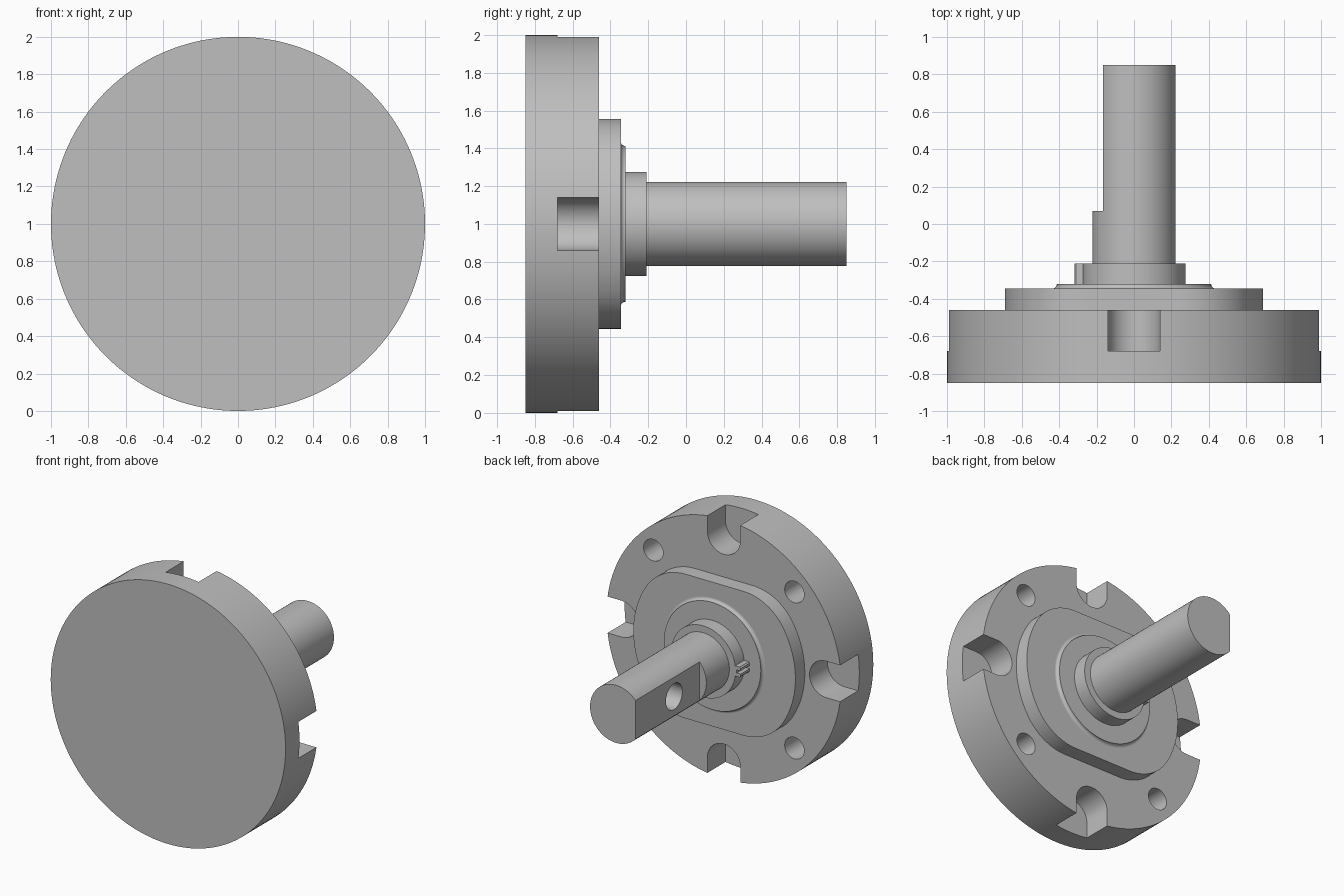
import bpy, bmesh
from math import cos, sin, pi, atan2, hypot
from mathutils import Matrix, Vector

if "Cube" in bpy.data.objects:
    bpy.data.objects.remove(bpy.data.objects["Cube"], do_unlink=True)

steel = bpy.data.materials.new("grey steel")
steel.use_nodes = True
GREY = (0.52, 0.52, 0.52, 1)
steel.diffuse_color = GREY
steel.node_tree.nodes["Principled BSDF"].inputs["Base Color"].default_value = GREY

AXIS_Z = 1.0


def arc(r, a0, a1, n, cx=0, cz=0):
    return [(cx + r * cos(a0 + (a1 - a0) * i / n), cz + r * sin(a0 + (a1 - a0) * i / n))
            for i in range(n + 1)]


def circle(r, n=128, cx=0, cz=0):
    return arc(r, 0, 2 * pi, n, cx, cz)[:-1]


def turned(points, angle):
    return [(x * cos(angle) - z * sin(angle), x * sin(angle) + z * cos(angle)) for x, z in points]


def add_prism(bm, outline, y0, y1):
    """Extrude an outline (x, z about the shaft axis) along y."""
    rings = [[bm.verts.new((x, y, AXIS_Z + z)) for x, z in outline] for y in (y0, y1)]
    a, b = rings
    bm.faces.new(a)
    bm.faces.new(b[::-1])
    for i in range(len(a)):
        j = (i + 1) % len(a)
        bm.faces.new((a[j], a[i], b[i], b[j]))


def finish(name, bm):
    bmesh.ops.recalc_face_normals(bm, faces=bm.faces)
    mesh = bpy.data.meshes.new(name)
    bm.to_mesh(mesh)
    bm.free()
    mesh.materials.append(steel)
    obj = bpy.data.objects.new(name, mesh)
    bpy.context.collection.objects.link(obj)
    return obj


def prism(name, outline, y0, y1):
    bm = bmesh.new()
    add_prism(bm, outline, y0, y1)
    return finish(name, bm)


def activate(obj):
    bpy.ops.object.select_all(action='DESELECT')
    obj.select_set(True)
    bpy.context.view_layer.objects.active = obj


def smooth(obj):
    activate(obj)
    bpy.ops.object.shade_smooth_by_angle(angle=pi / 6)


def cut(obj, cutter):
    cutter.hide_render = True
    activate(obj)
    mod = obj.modifiers.new("cut", 'BOOLEAN')
    mod.operation = 'DIFFERENCE'
    mod.solver = 'EXACT'
    mod.object = cutter
    bpy.ops.object.modifier_apply(modifier=mod.name)
    bpy.data.objects.remove(cutter, do_unlink=True)


# Main disc with four rim slots and four blind bolt holes
disc = prism("main_disc", circle(1, 160), -0.85, -0.46)
bm = bmesh.new()
slot = [(1.2, 0.14)] + arc(0.14, pi / 2, 3 * pi / 2, 24, 0.87) + [(1.2, -0.14)]
for k in range(4):
    add_prism(bm, turned(slot, k * pi / 2), -0.68, -0.3)
    add_prism(bm, turned(circle(0.083, 32, 0.85), (k + 0.5) * pi / 2), -0.7, -0.3)
cut(disc, finish("disc_cutter", bm))

# Flange plate: round ends, flat top and bottom, blended corners
R, HALF, BLEND = 0.69, 0.555, 0.4
cz = HALF - BLEND
cx = ((R - BLEND) ** 2 - cz ** 2) ** 0.5
join = atan2(cz, cx)
quarter = arc(R, 0, join, 16)[:-1] + arc(BLEND, join, pi / 2, 24, cx, cz)
half = quarter + [(-x, z) for x, z in quarter[::-1]]
plate = prism("flange_plate", half + [(x, -z) for x, z in half[-2:0:-1]], -0.46, -0.345)

# Boss with a concave fillet at its foot
bm = bmesh.new()
profile = [(0, -0.345)] + [(0.435 - 0.022 * sin(t), -0.323 - 0.022 * cos(t))
                           for t in [i * pi / 16 for i in range(9)]]
profile += [(0.413, -0.32), (0, -0.32)]
verts = [bm.verts.new((r, y, AXIS_Z)) for r, y in profile]
edges = [bm.edges.new(pair) for pair in zip(verts, verts[1:])]
bmesh.ops.spin(bm, geom=verts + edges, cent=(0, 0, AXIS_Z), axis=(0, 1, 0),
               angle=2 * pi, steps=96, use_duplicate=False)
bmesh.ops.remove_doubles(bm, verts=bm.verts, dist=0.0001)
boss = finish("boss", bm)

# Collar and its small grooved key
collar = prism("collar", circle(0.275, 96), -0.32, -0.21)
key_outline = [(-0.26, 0.04), (-0.31, 0.04), (-0.318, 0.03), (-0.318, 0.012), (-0.285, 0.012)]
prism("collar_key", key_outline + [(x, -z) for x, z in key_outline[::-1]], -0.32, -0.21)

# Shaft with a flat on one side and a blind cross hole
shaft = prism("shaft", circle(0.222, 96), -0.21, 0.85)
bm = bmesh.new()
add_prism(bm, [(-0.4, -0.4), (-0.165, -0.4), (-0.165, 0.4), (-0.4, 0.4)], 0.07, 1)
cut(shaft, finish("flat_cutter", bm))
bm = bmesh.new()
bmesh.ops.create_cone(bm, cap_ends=True, segments=40, radius1=0.1, radius2=0.1, depth=0.4,
                      matrix=Matrix.Translation((-0.2, 0.38, AXIS_Z)) @ Matrix.Rotation(pi / 2, 4, 'Y'))
cut(shaft, finish("hole_cutter", bm))

for part in (disc, plate, boss, collar, shaft):
    smooth(part)
